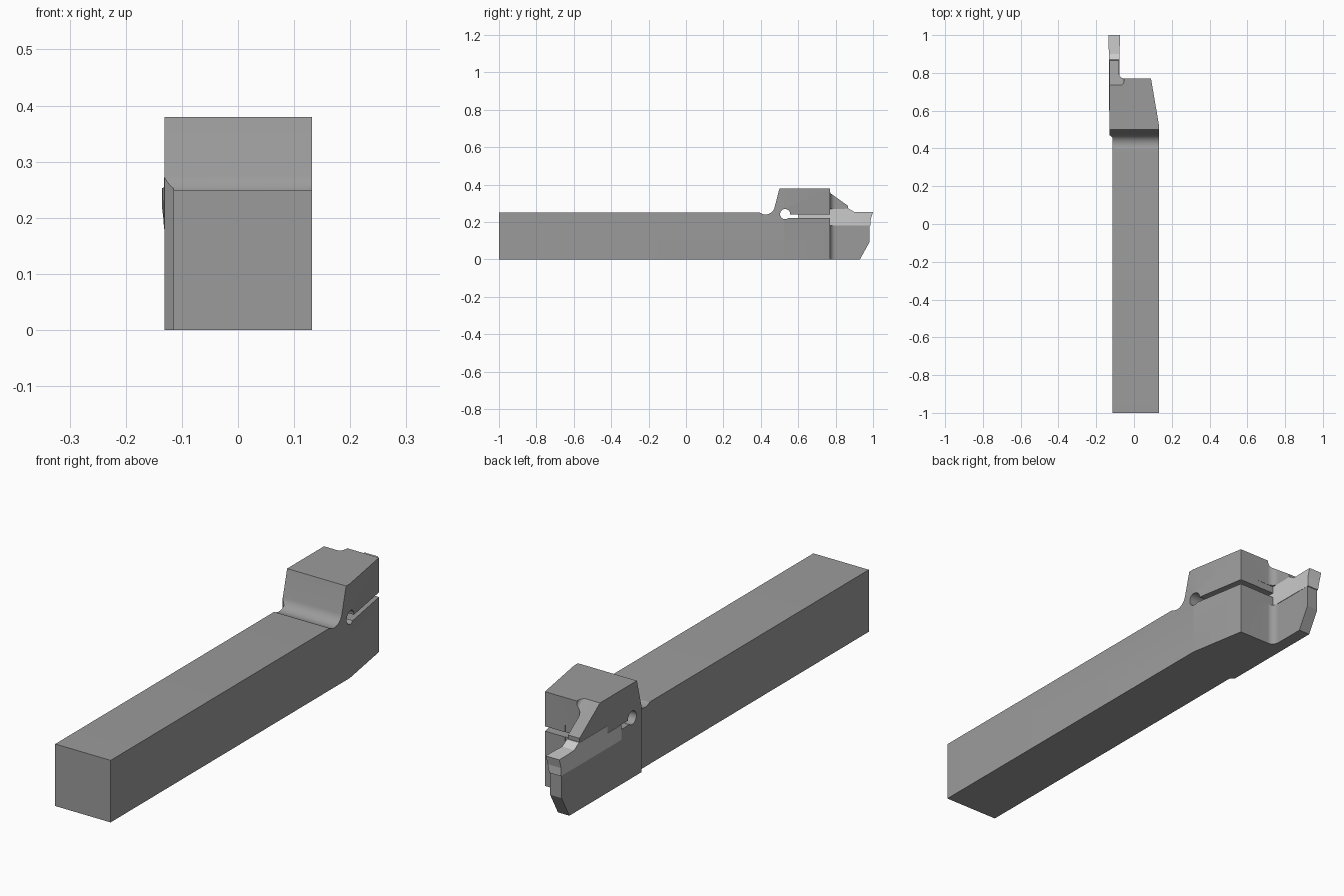
import bpy, bmesh
from math import sin, cos, radians

if "Cube" in bpy.data.objects:
    bpy.data.objects.remove(bpy.data.objects["Cube"])


def arc(cx, cy, r, a0, a1, n):
    """Points on an arc, angles in degrees."""
    angles = [radians(a0 + (a1 - a0) * i / n) for i in range(n + 1)]
    return [(cx + r * cos(a), cy + r * sin(a)) for a in angles]


def prism(name, pts, lo, hi, axis, round_edge=None):
    """Extrude a closed profile, (y, z) along X or (x, y) along Z; optionally round one far edge."""
    place = (lambda p, d: (d, *p)) if axis == 'X' else (lambda p, d: (*p, d))
    bm = bmesh.new()
    a = [bm.verts.new(place(p, lo)) for p in pts]
    b = [bm.verts.new(place(p, hi)) for p in pts]
    bm.faces.new(a)
    bm.faces.new(b)
    for i in range(len(pts)):
        j = (i + 1) % len(pts)
        bm.faces.new((a[i], a[j], b[j], b[i]))
    bmesh.ops.recalc_face_normals(bm, faces=bm.faces)
    if round_edge:
        edge = bm.edges.get((b[0], b[1]))
        bmesh.ops.bevel(bm, geom=[edge], offset=round_edge, segments=10,
                        profile=0.5, affect='EDGES')
    me = bpy.data.meshes.new(name)
    bm.to_mesh(me)
    bm.free()
    ob = bpy.data.objects.new(name, me)
    bpy.context.collection.objects.link(ob)
    return ob


def boolean(ob, cutter, op):
    """Apply a boolean and discard the cutter."""
    cutter.hide_render = True
    mod = ob.modifiers.new(op, 'BOOLEAN')
    mod.operation, mod.object, mod.solver = op, cutter, 'EXACT'
    bpy.context.view_layer.objects.active = ob
    bpy.ops.object.modifier_apply(modifier=mod.name)
    bpy.data.objects.remove(cutter)


def finish(ob, name, grey):
    """Smooth only the rounded areas and set the grey tone."""
    bpy.ops.object.select_all(action='DESELECT')
    ob.select_set(True)
    bpy.context.view_layer.objects.active = ob
    bpy.ops.object.shade_smooth_by_angle(angle=radians(10))
    mat = bpy.data.materials.new(name)
    mat.diffuse_color = (grey, grey, grey, 1)
    mat.use_nodes = True
    mat.node_tree.nodes["Principled BSDF"].inputs["Base Color"].default_value = mat.diffuse_color
    ob.data.materials.clear()
    ob.data.materials.append(mat)


# Holder: side profile crossed with plan outline
side = ([(-1, 0), (0.93, 0), (0.98, 0.09), (0.98, 0.38), (0.5, 0.38)]
        + arc(0.425, 0.29, 0.05, -15, -125, 14) + [(0.385, 0.25), (-1, 0.25)])
plan = ([(-0.115, -1.1), (0.132, -1.1), (0.132, 0.525), (0.09, 0.77)]
        + arc(-0.05, 0.80, 0.03, 270, 180, 14)
        + [(-0.08, 1.1), (-0.131, 1.1), (-0.131, 0.472), (-0.115, 0.458)])
holder = prism("tool_holder", side, -0.3, 0.3, 'X')
boolean(holder, prism("plan", plan, -0.2, 0.6, 'Z'), 'INTERSECT')

# Sloping clamp finger above the insert, rounded into the head
finger = [(0.707, 0.40), (0.865, 0.287), (0.865, 0.265), (1.2, 0.265), (1.2, 0.40)]
boolean(holder, prism("finger_cut", finger, -0.3, -0.052, 'X', 0.018), 'DIFFERENCE')

# Stepped insert pocket
pocket = [(0.60, 0.18), (1.2, 0.18), (1.2, 0.27), (0.69, 0.27), (0.69, 0.24), (0.60, 0.24)]
boolean(holder, prism("pocket_cut", pocket, -0.3, -0.0785, 'X'), 'DIFFERENCE')

# Clearance through the blade fillet beside the insert
notch = [(0.769, 0.18), (1.2, 0.18), (1.2, 0.27), (0.769, 0.27)]
boolean(holder, prism("notch_cut", notch, -0.09, 0.0, 'X'), 'DIFFERENCE')

# Clamping slit ending in a round relief hole
slit = [(0.53, 0.221), (1.2, 0.221), (1.2, 0.2405), (0.53, 0.2405)]
boolean(holder, prism("slit_cut", slit, -0.4, 0.4, 'X'), 'DIFFERENCE')
hole = arc(0.53, 0.242, 0.027, 0, 360, 48)[:-1]
boolean(holder, prism("hole_cut", hole, -0.4, 0.4, 'X'), 'DIFFERENCE')
finish(holder, "dark_steel", 0.33)

# Cutting insert with a flared tip
profile = [(0.60, 0.18), (0.985, 0.18), (0.988, 0.215), (1.0, 0.253), (0.90, 0.253), (0.87, 0.272),
           (0.845, 0.27), (0.69, 0.27), (0.69, 0.24), (0.60, 0.24)]
outline = [(-0.132, 0.5), (-0.078, 0.5), (-0.078, 0.89), (-0.075, 0.95), (-0.075, 1.1),
           (-0.135, 1.1), (-0.135, 0.95), (-0.132, 0.89)]
insert = prism("cutting_insert", profile, -0.3, 0.1, 'X')
boolean(insert, prism("insert_plan", outline, 0, 0.5, 'Z'), 'INTERSECT')
for v in insert.data.vertices:
    if v.co.y > 0.92 and v.co.z < 0.2:
        v.co.x = -0.105 + (v.co.x + 0.105) * 0.86
finish(insert, "light_carbide", 0.8)
